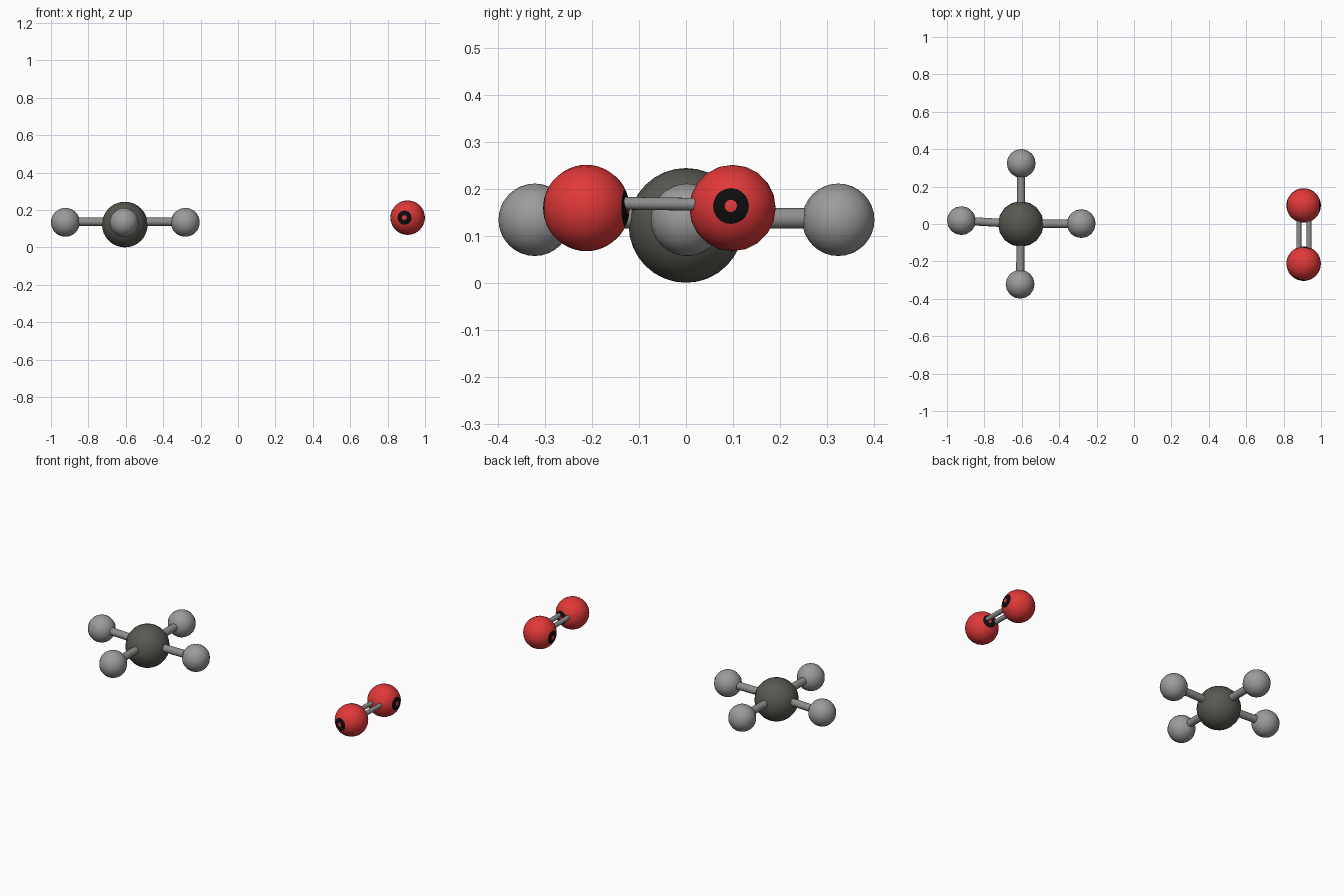
import bpy
from mathutils import Vector

cube = bpy.data.objects.get("Cube")
if cube:
    bpy.data.objects.remove(cube, do_unlink=True)


def material(name, r, g, b):
    m = bpy.data.materials.new(name)
    m.use_nodes = True
    m.diffuse_color = (r, g, b, 1)
    node = next(n for n in m.node_tree.nodes if n.type == 'BSDF_PRINCIPLED')
    node.inputs["Base Color"].default_value = (r, g, b, 1)
    return m


charcoal = material("charcoal", 0.10, 0.10, 0.085)
grey = material("light_grey", 0.33, 0.33, 0.33)
bond_grey = material("bond_grey", 0.27, 0.27, 0.27)
red = material("red", 0.75, 0.04, 0.04)
black = material("black", 0.004, 0.004, 0.004)


def finish(name, mat):
    ob = bpy.context.object
    ob.name = name
    ob.data.materials.append(mat)
    bpy.ops.object.shade_smooth_by_angle()
    return ob


def ball(name, centre, radius, mat, segments=16, rings=16, pole=(0, 0, 1)):
    turn = Vector(pole).to_track_quat('Z', 'Y').to_euler()
    bpy.ops.mesh.primitive_uv_sphere_add(segments=segments, ring_count=rings, radius=radius,
                                         location=centre, rotation=turn)
    return finish(name, mat)


def rod(name, start, end, radius, mat):
    a, b = Vector(start), Vector(end)
    turn = (b - a).to_track_quat('Z', 'Y').to_euler()
    bpy.ops.mesh.primitive_cylinder_add(vertices=16, radius=radius, depth=(b - a).length,
                                        location=(a + b) / 2, rotation=turn)
    return finish(name, mat)


# Five-atom molecule: dark centre with four grey balls in a flat cross
centre = (-0.605, 0, 0.122)
ball("carbon_centre", centre, 0.122, charcoal)
outer = {
    "left": (-0.282, 0.002, 0.134),
    "right": (-0.923, 0.018, 0.134),
    "back": (-0.603, 0.324, 0.134),
    "front": (-0.609, -0.322, 0.134),
}
for side, place in outer.items():
    ball("hydrogen_" + side, place, 0.077, grey)
    rod("bond_" + side, (centre[0], 0, 0.137), (place[0], place[1], 0.137), 0.022, bond_grey)

# Two-atom molecule: red balls with a black ring around each pole
for side, y, pole in (("front", -0.212, (-0.2, -1, 0)), ("back", 0.099, (1, -0.04, 0.05))):
    ob = ball("oxygen_" + side, (0.907, y, 0.159), 0.092, red, 20, 22, pole)
    ob.data.materials.append(black)
    for face in ob.data.polygons:
        height = abs(face.center.z) / face.center.length
        if 0.91 < height < 0.99:
            face.material_index = 1

# Double bond
for side, x in (("right", 0.881), ("left", 0.936)):
    rod("double_bond_" + side, (x, -0.2, 0.17), (x, 0.09, 0.166), 0.0135, bond_grey)
